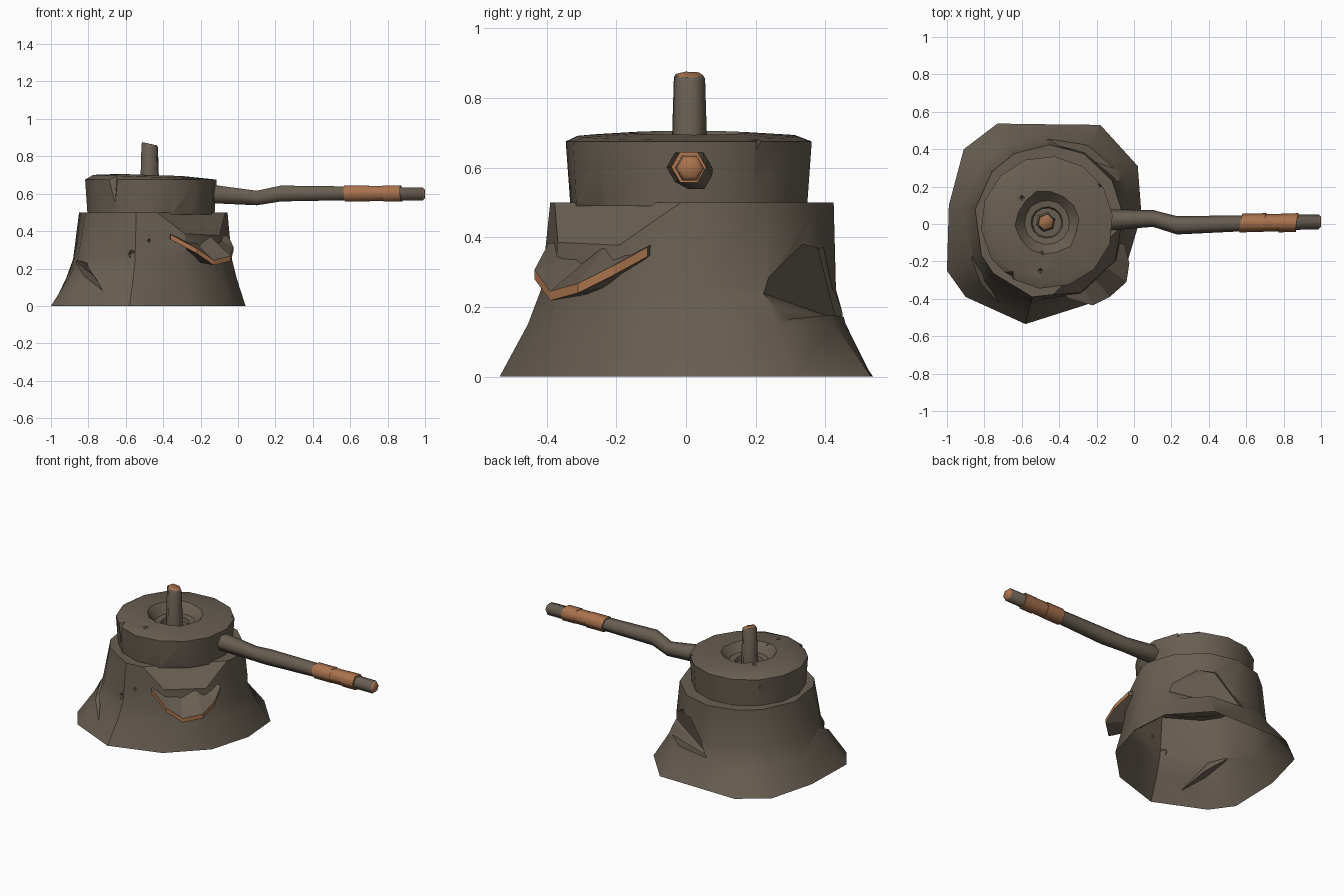
import bpy, bmesh, math, random
from mathutils import Vector as V

if "Cube" in bpy.data.objects:
    bpy.data.objects.remove(bpy.data.objects["Cube"])

random.seed(4)


def material(name, rgb):
    m = bpy.data.materials.new(name)
    m.diffuse_color = (*rgb, 1)
    m.use_nodes = True
    m.node_tree.nodes["Principled BSDF"].inputs["Base Color"].default_value = m.diffuse_color
    return m


BROWN = material("weathered_brown", (0.14, 0.113, 0.085))
ORANGE = material("raw_wood_orange", (0.40, 0.17, 0.075))


def make(name, bm, recalc=True):
    if recalc:
        bmesh.ops.recalc_face_normals(bm, faces=bm.faces)
    me = bpy.data.meshes.new(name)
    bm.to_mesh(me)
    bm.free()
    me.materials.append(BROWN)
    me.materials.append(ORANGE)
    ob = bpy.data.objects.new(name, me)
    bpy.context.collection.objects.link(ob)
    return ob


def loft(name, rings, mats=None, caps=True):
    """Skin closed rings; mats gives the material of each band."""
    bm = bmesh.new()
    vs = [[bm.verts.new(p) for p in r] for r in rings]
    n = len(rings[0])
    for k in range(len(vs) - 1):
        for i in range(n):
            j = (i + 1) % n
            f = bm.faces.new((vs[k][i], vs[k][j], vs[k + 1][j], vs[k + 1][i]))
            f.material_index = mats[k] if mats else 0
    if caps:
        bm.faces.new(vs[0][::-1])
        bm.faces.new(vs[-1]).material_index = mats[-1] if mats else 0
    return make(name, bm)


def activate(ob):
    bpy.ops.object.select_all(action='DESELECT')
    ob.select_set(True)
    bpy.context.view_layer.objects.active = ob


def smooth(ob, deg=32):
    activate(ob)
    bpy.ops.object.shade_smooth_by_angle(angle=math.radians(deg))


def chip(ob, pts):
    """Cut the convex hull of a few points out of an object."""
    bm = bmesh.new()
    for p in pts:
        bm.verts.new(p)
    bmesh.ops.convex_hull(bm, input=bm.verts)
    c = make("chip_cutter", bm)
    c.hide_render = True
    activate(ob)
    m = ob.modifiers.new("chip", 'BOOLEAN')
    m.operation, m.solver, m.object = 'DIFFERENCE', 'EXACT', c
    bpy.ops.object.modifier_apply(modifier=m.name)
    bpy.data.objects.remove(c)


def pit(ob, p, s):
    p = V(p)
    chip(ob, [p + V(d) * s for d in ((1, 0, .2), (-1, 0, -.1), (0, 1.1, 0), (0, -1.1, 0),
                                     (.1, 0, 1.2), (0, .1, -1.1))])


# stump base: flared, irregular outline narrowing to a round rim
C = V((-0.455, 0.012))
foot = [(0.04, 0.05), (0.02, 0.31), (-0.18, 0.53), (-0.45, 0.533), (-0.73, 0.537), (-0.91, 0.40),
        (-0.99, 0.10), (-1.0, -0.25), (-0.90, -0.39), (-0.58, -0.535), (-0.25, -0.43), (-0.04, -0.22)]
rings = []
for z, t in ((0, 0), (0.15, 0.48), (0.25, 0.74), (0.5, 1)):
    ring = []
    for x, y in foot:
        a = math.atan2(y - C.y, x - C.x)
        # the back draws in faster than the sides
        s = t + (0.08 * abs(math.sin(a)) + 0.12 * max(0, math.sin(a)) if 0 < t < 1 else 0)
        rim = C + V((0.4 * math.cos(a), 0.412 * math.sin(a)))
        p = V((x, y)).lerp(rim, s)
        ring.append((p.x, p.y, z))
    rings.append(ring)
stump = loft("stump_base", rings)

# slanted axe cut on the front right corner
bm = bmesh.new()
bm.from_mesh(stump.data)
bmesh.ops.bisect_plane(bm, geom=bm.verts[:] + bm.edges[:] + bm.faces[:], clear_outer=True,
                       plane_co=(-0.257, -0.203, 0.5), plane_no=(0.707, -0.707, 0.85))
bmesh.ops.holes_fill(bm, edges=[e for e in bm.edges if e.is_boundary], sides=0)
bmesh.ops.recalc_face_normals(bm, faces=bm.faces)
bm.to_mesh(stump.data)
bm.free()

# chips and pits in the stump
chip(stump, [(-0.025, 0.19, 0.25), (-0.10, 0.29, 0.38), (-0.31, 0.375, 0.38), (-0.48, 0.43, 0.165),
             (-0.09, 0.29, 0.165), (0.2, 0.5, 0.22), (-0.3, 0.7, 0.22)])
chip(stump, [(-0.88, -0.15, 0.25), (-0.80, -0.27, 0.23), (-0.72, -0.42, 0.08),
             (-0.77, -0.26, 0.16), (-1.05, -0.45, 0.2)])
pit(stump, (-0.575, -0.41, 0.28), 0.028)
pit(stump, (-0.475, -0.403, 0.35), 0.016)

# leave the stump open underneath
bm = bmesh.new()
bm.from_mesh(stump.data)
low = [f for f in bm.faces if all(v.co.z < 0.001 for v in f.verts)]
bmesh.ops.delete(bm, geom=low, context='FACES')
bm.to_mesh(stump.data)
bm.free()
smooth(stump, 35)

# upper grinding drum with a stepped, dished hole
N = 14
profile = [(0.342, 0.49), (0.354, 0.675), (0.315, 0.69), (0.17, 0.70), (0.12, 0.645), (0.085, 0.64),
           (0.078, 0.615)]
rings = []
for k, (r, z) in enumerate(profile):
    ring = []
    for i in range(N):
        a = math.tau * (i + 0.25) / N
        rr = r * (1 + random.uniform(-1, 1) * (0.0, 0.006, 0.025, 0.05, 0.02, 0.02, 0)[k])
        tilt = -0.012 * math.cos(a) if k in (2, 3) else 0
        ring.append((-0.465 + rr * math.cos(a), 0.008 + rr * math.sin(a), z + tilt * r / 0.35))
    rings.append(ring)
drum = loft("upper_drum", rings)
chip(drum, [(-0.72, -0.25, 0.72), (-0.64, -0.31, 0.72), (-0.66, -0.285, 0.51),
            (-0.645, -0.25, 0.72), (-0.68, -0.27, 0.60), (-0.76, -0.42, 0.66)])
chip(drum, [(-0.39, -0.335, 0.48), (-0.17, -0.19, 0.48), (-0.22, -0.245, 0.565),
            (-0.27, -0.25, 0.48), (-0.16, -0.45, 0.48)])
chip(drum, [(-0.20, 0.19, 0.71), (-0.17, 0.22, 0.71), (-0.17, 0.20, 0.65),
            (-0.22, 0.23, 0.71), (-0.08, 0.28, 0.70)])
for p in ((-0.49, -0.15, 0.70), (-0.50, -0.25, 0.695), (-0.60, 0.14, 0.70), (-0.72, 0.25, 0.62)):
    pit(drum, p, 0.016)
smooth(drum)

# centre peg with a slanted raw end
rings = []
for r, z, s in ((0.054, 0.60, 0), (0.046, 0.857, 0.2), (0.040, 0.867, 0.22)):
    rings.append([(-0.472 + r * math.cos(a), 0.01 + r * math.sin(a), z - s * r * math.cos(a))
                  for a in [math.tau * i / 6 + 0.3 for i in range(6)]])
smooth(loft("centre_peg", rings, [0, 0, 1]), 61)


def rod(name, stations, mats, skew=0.0):
    """Six-sided rod along x; stations are x, y, z, radius."""
    rings = []
    for x, y, z, r in stations:
        rings.append([(x + skew * math.sin(a + 2), y + r * math.cos(a), z + r * math.sin(a))
                      for a in [math.tau * i / 6 for i in range(6)]])
    ob = loft(name, rings, mats)
    smooth(ob, 61)
    return ob


# bent handle with a raw wood tip
rod("handle", [(-0.2, 0.02, 0.602, 0.056), (-0.1, 0.022, 0.595, 0.055), (0.1, 0.03, 0.577, 0.045),
               (0.23, -0.007, 0.601, 0.049), (0.56, 0.003, 0.602, 0.043),
               (0.988, 0.012, 0.598, 0.040), (1.0, 0.012, 0.598, 0.027)],
    [0, 0, 0, 0, 0, 1, 1])

# three overlapping, slanted turns of the wrapped grip
for i, (a, b, r) in enumerate(((0.572, 0.70, 0.050), (0.67, 0.80, 0.047), (0.78, 0.872, 0.050))):
    rod(f"grip_wrap_{i + 1}", [(a, 0.005, 0.601, r), (b, 0.008, 0.601, r)], [1, 1],
        0.022 if i == 1 else 0.008)

# split flake hanging off the axe cut, raw along its edge
edge = [(-0.36, -0.395, 0.355), (-0.22, -0.435, 0.28), (-0.13, -0.39, 0.218),
        (-0.04, -0.31, 0.24), (-0.025, -0.21, 0.29), (-0.05, -0.11, 0.345)]
lift = [0.02, 0.05, 0.10, 0.12, 0.06, 0.03]
bm = bmesh.new()
rows = []
for k in range(4):
    row = []
    for p, h in zip(edge, lift):
        p = V(p)
        inward = (V((-0.46, 0, p.z)) - p).normalized()
        q = (p + inward * 0.16 + V((0, 0, 0.02)), p, p + V((0, 0, 0.027)),
             p + inward * 0.15 + V((0, 0, 0.027 + h)))[k]
        row.append(bm.verts.new(q))
    rows.append(row)
for k in range(3):
    for i in range(len(edge) - 1):
        f = bm.faces.new((rows[k][i], rows[k][i + 1], rows[k + 1][i + 1], rows[k + 1][i]))
        f.material_index = 1 if k == 1 else 0
for i in (0, -1):
    bm.faces.new([r[i] for r in rows])
make("split_flake", bm)
